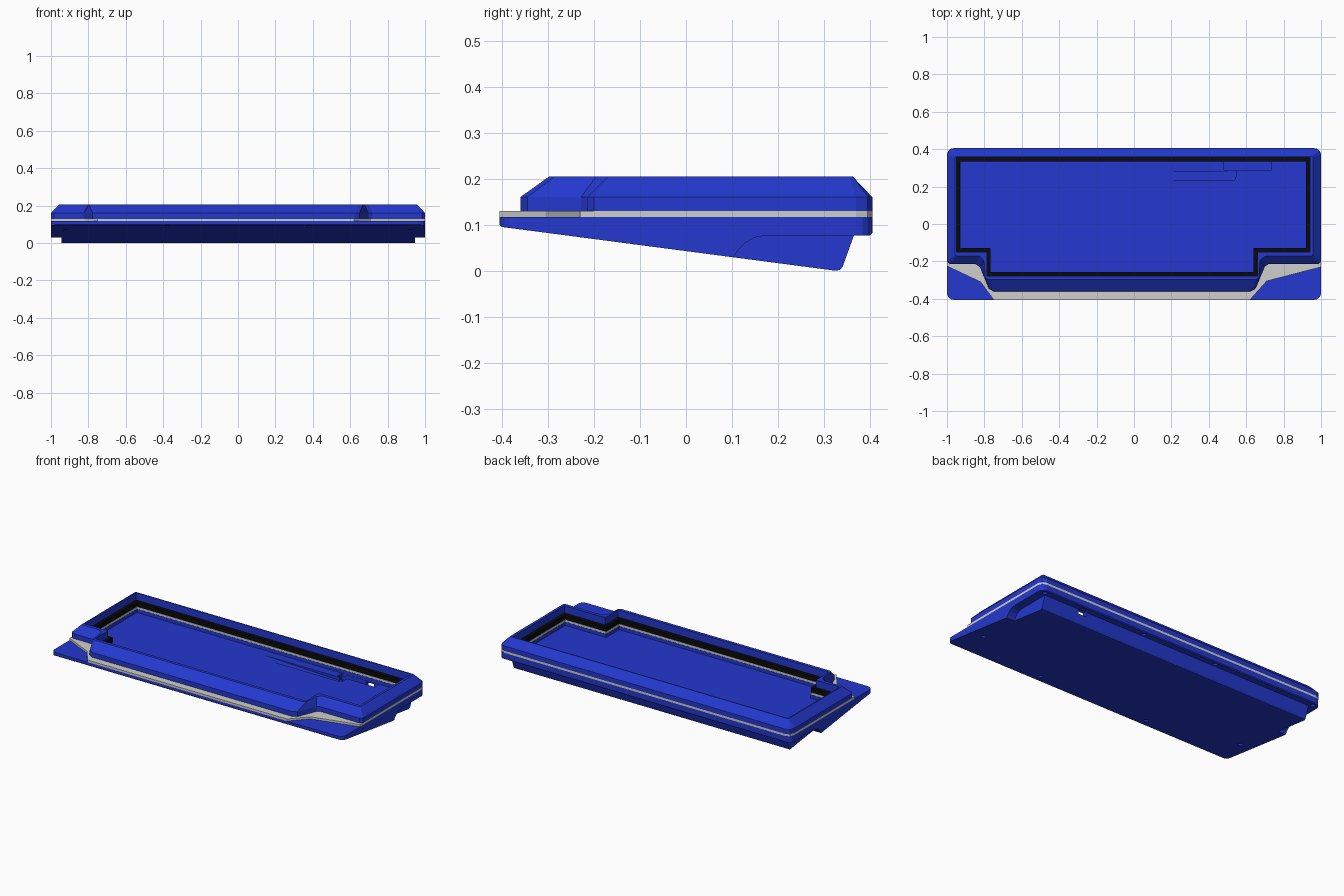
import bpy, bmesh, math
from mathutils import Matrix

if "Cube" in bpy.data.objects:
    bpy.data.objects.remove(bpy.data.objects["Cube"])


def material(name, rgb):
    m = bpy.data.materials.new(name)
    m.diffuse_color = (*rgb, 1)
    m.use_nodes = True
    m.node_tree.nodes["Principled BSDF"].inputs["Base Color"].default_value = m.diffuse_color
    return m


BLUE = material("case_blue", (0.017, 0.04, 0.62))
GREY = material("light_grey", (0.62, 0.62, 0.61))
BLACK = material("gasket_black", (0.003, 0.003, 0.003))


def finish(bm, name, mat=None):
    bmesh.ops.recalc_face_normals(bm, faces=bm.faces)
    me = bpy.data.meshes.new(name)
    bm.to_mesh(me)
    bm.free()
    ob = bpy.data.objects.new(name, me)
    bpy.context.collection.objects.link(ob)
    if mat:
        me.materials.append(mat)
    return ob


def loft(name, layers, mat=None):
    """Closed solid through layers of 3D points with equal counts."""
    bm = bmesh.new()
    rings = [[bm.verts.new(p) for p in layer] for layer in layers]
    n = len(rings[0])
    for a, b in zip(rings, rings[1:]):
        for i in range(n):
            j = (i + 1) % n
            bm.faces.new((a[i], a[j], b[j], b[i]))
    bm.faces.new(rings[0])
    bm.faces.new(rings[-1])
    return finish(bm, name, mat)


def slab(name, pts, z0, z1, mat=None):
    return loft(name, [[(x, y, z) for x, y in pts] for z in (z0, z1)], mat)


def side_prism(name, pts, x0, x1, mat=None):
    return loft(name, [[(x, y, z) for y, z in pts] for x in (x0, x1)], mat)


def box(x0, x1, y0, y1, z0, z1):
    return slab("cutter", [(x0, y0), (x1, y0), (x1, y1), (x0, y1)], z0, z1)


def boolean(ob, cutter, op='DIFFERENCE'):
    cutter.hide_render = True
    mod = ob.modifiers.new("cut", 'BOOLEAN')
    mod.object, mod.operation, mod.solver = cutter, op, 'EXACT'
    bpy.context.view_layer.objects.active = ob
    bpy.ops.object.modifier_apply(modifier=mod.name)
    bpy.data.objects.remove(cutter)


def opening(d):
    """Key opening outline, shrunk by d."""
    l, r, t = -0.949 + d, 0.941 - d, 0.355 - d
    nl, nr = -0.787 + d, 0.66 - d
    s, b = -0.15 + d, -0.278 + d
    return [(l, t), (l, s), (nl, s), (nl, b), (nr, b), (nr, s), (r, s), (r, t)]


def rounded_plan(hx, hy, r):
    pts = []
    for k, (sx, sy) in enumerate([(1, 1), (-1, 1), (-1, -1), (1, -1)]):
        for i in range(5):
            a = math.pi / 2 * (k + i / 4)
            pts.append((sx * (hx - r) + r * math.cos(a), sy * (hy - r) + r * math.sin(a)))
    return pts


# Bottom case: wedge side profile with rounded plan corners
base = side_prism("bottom_case", [(-0.405, 0.117), (-0.405, 0.1), (-0.4, 0.095), (0.325, 0),
                                  (0.335, 0.002), (0.341, 0.01), (0.365, 0.077), (0.4, 0.077),
                                  (0.405, 0.082), (0.405, 0.117)], -1, 1, BLUE)
boolean(base, slab("cutter", rounded_plan(1, 0.405, 0.035), -0.1, 0.3), 'INTERSECT')

# Curved undercuts at both ends
for s in (-1, 1):
    boolean(base, side_prism("cutter", [(0.085, -0.1), (0.1, 0.025), (0.112, 0.043), (0.128, 0.06),
                                        (0.148, 0.072), (0.175, 0.077), (0.5, 0.077), (0.5, -0.1)],
                             s * 0.945, s * 1.1))

# Inner pocket, sloping cable channel, connector recess and port
boolean(base, slab("cutter", opening(0.021), 0.095, 0.2))
ch = [(-0.02, 0.0955), (0.54, 0.075), (0.54, 0.15), (-0.02, 0.15)]
boolean(base, loft("cutter", [[(x, y, z) for x, z in ch] for y in (0.235, 0.28)]))
boolean(base, box(0.48, 0.735, 0.29, 0.333, 0.055, 0.15))
boolean(base, box(0.50, 0.545, 0.25, 0.30, 0.075, 0.15))
boolean(base, box(0.645, 0.7, 0.32, 0.39, 0.055, 0.086))

# Screw recesses underneath
bm = bmesh.new()
front = [(s * x, y, 0.095 - 0.131 * (y + 0.4)) for s in (-1, 1) for x, y in ((0.38, -0.35), (0.92, -0.19))]
back = [(x, 0.383, 0.077) for x in (-0.96, -0.26, 0.25, 0.96)]
for x, y, z in front + back:
    bmesh.ops.create_cone(bm, cap_ends=True, segments=16, radius1=0.013, radius2=0.013,
                          depth=0.03, matrix=Matrix.Translation((x, y, z - 0.003)))
boolean(base, finish(bm, "cutter"))

# Grey middle layer with swept front corners
mid = slab("middle_layer", [(-0.965, 0.405), (-0.99, 0.395), (-1, 0.37), (-1, -0.225), (-0.82, -0.31),
                            (-0.75, -0.405), (0.62, -0.405), (0.71, -0.305), (1, -0.23),
                            (1, 0.37), (0.99, 0.395), (0.965, 0.405)], 0.117, 0.13, GREY)
boolean(mid, slab("cutter", opening(0.02), 0, 0.3))

# Top frame: vertical wall then chamfer up to a narrow ridge
wall = [(-0.965, 0.405), (-0.99, 0.395), (-1, 0.37), (-1, -0.2), (-0.985, -0.215),
        (-0.845, -0.215), (-0.825, -0.228), (-0.777, -0.345), (-0.75, -0.36)]
ridge = [(-0.945, 0.362), (-0.953, 0.3615), (-0.957, 0.355), (-0.957, -0.165), (-0.95, -0.17),
         (-0.83, -0.17), (-0.802, -0.195), (-0.795, -0.285), (-0.78, -0.297)]


def both_sides(pts):
    # outer points mirror about x = 0, the front tongue about its own centre
    right = [(-x if i < 5 else -0.127 - x, y) for i, (x, y) in enumerate(pts)]
    return pts + right[::-1]


top = loft("top_frame", [[(x, y, z) for x, y in both_sides(p)]
                         for p, z in ((wall, 0.13), (wall, 0.16), (ridge, 0.205))], BLUE)
boolean(top, slab("cutter", opening(0), 0, 0.3))

# Black gasket ring inside the opening
gasket = slab("gasket", opening(-0.002), 0.131, 0.16, BLACK)
boolean(gasket, slab("cutter", opening(0.02), 0, 0.3))
